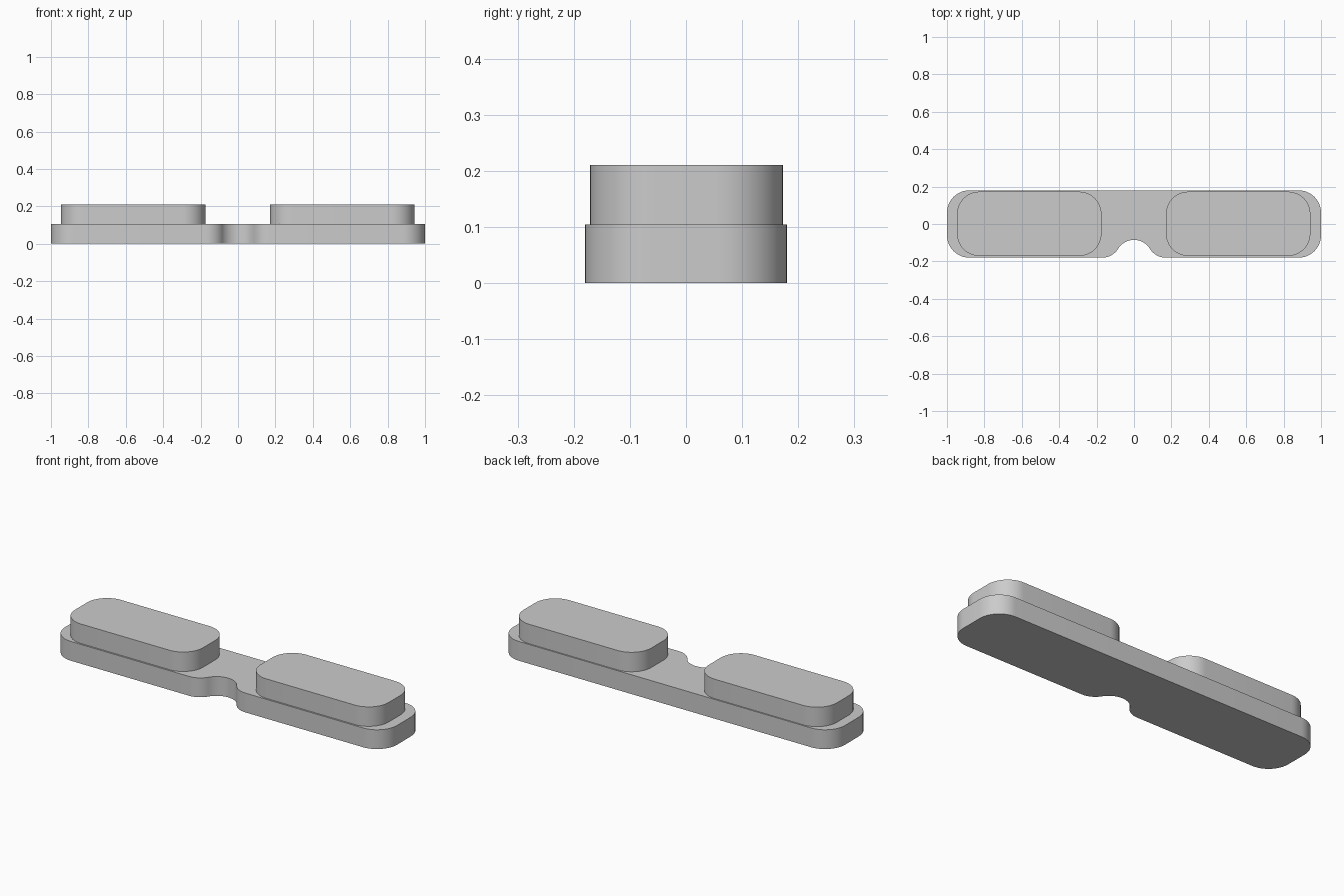
import bpy
import bmesh
from math import sin, cos, atan2, hypot, pi, radians

cube = bpy.data.objects.get("Cube")
if cube:
    bpy.data.objects.remove(cube, do_unlink=True)

grey = bpy.data.materials.new("plain grey")
grey.use_nodes = True
COLOUR = (0.6, 0.6, 0.6, 1)
grey.diffuse_color = COLOUR
grey.node_tree.nodes["Principled BSDF"].inputs["Base Color"].default_value = COLOUR


def arc(cx, cy, r, start, end, steps=12):
    """Points along a circular arc, angles in radians."""
    return [(cx + r * cos(start + (end - start) * i / steps),
             cy + r * sin(start + (end - start) * i / steps))
            for i in range(steps + 1)]


def rounded_rect(x0, x1, y0, y1, r):
    """Counter-clockwise outline starting at the lower left corner."""
    corners = [(x0 + r, y0 + r), (x1 - r, y0 + r), (x1 - r, y1 - r), (x0 + r, y1 - r)]
    points = []
    for i, (cx, cy) in enumerate(corners):
        points += arc(cx, cy, r, pi + i * pi / 2, pi * 1.5 + i * pi / 2)
    return points


def notch(half_width, base_y, depth):
    """S-shaped recess made of tangent arcs, running left to right."""
    angle = 2 * atan2(depth, half_width)
    r = hypot(half_width, depth) / (4 * sin(angle / 2))
    flare = arc(-half_width, base_y + r, r, -pi / 2, -pi / 2 + angle)
    crown = arc(0, base_y + depth - r, r, pi / 2 + angle, pi / 2 - angle, 24)
    return flare + crown[1:-1] + [(-x, y) for x, y in reversed(flare)]


def extrude(name, outline, z0, z1):
    bm = bmesh.new()
    face = bm.faces.new([bm.verts.new((x, y, z0)) for x, y in outline])
    top = bmesh.ops.extrude_face_region(bm, geom=[face], use_keep_orig=True)
    moved = [v for v in top["geom"] if isinstance(v, bmesh.types.BMVert)]
    bmesh.ops.translate(bm, verts=moved, vec=(0, 0, z1 - z0))
    bmesh.ops.recalc_face_normals(bm, faces=bm.faces)
    mesh = bpy.data.meshes.new(name)
    bm.to_mesh(mesh)
    bm.free()
    mesh.materials.append(grey)
    obj = bpy.data.objects.new(name, mesh)
    bpy.context.collection.objects.link(obj)
    bpy.ops.object.select_all(action="DESELECT")
    obj.select_set(True)
    bpy.context.view_layer.objects.active = obj
    bpy.ops.object.shade_smooth_by_angle(angle=radians(30))
    return obj


# Base plate with the recess in the middle of its front edge
plate = rounded_rect(-1, 1, -0.18, 0.18, 0.12)
extrude("base_plate", plate[:13] + notch(0.17, -0.18, 0.095) + plate[13:], 0, 0.105)

# Raised pads
for name, x0 in (("right_pad", -0.946), ("left_pad", 0.171)):
    extrude(name, rounded_rect(x0, x0 + 0.772, -0.171, 0.173, 0.12), 0.105, 0.211)
